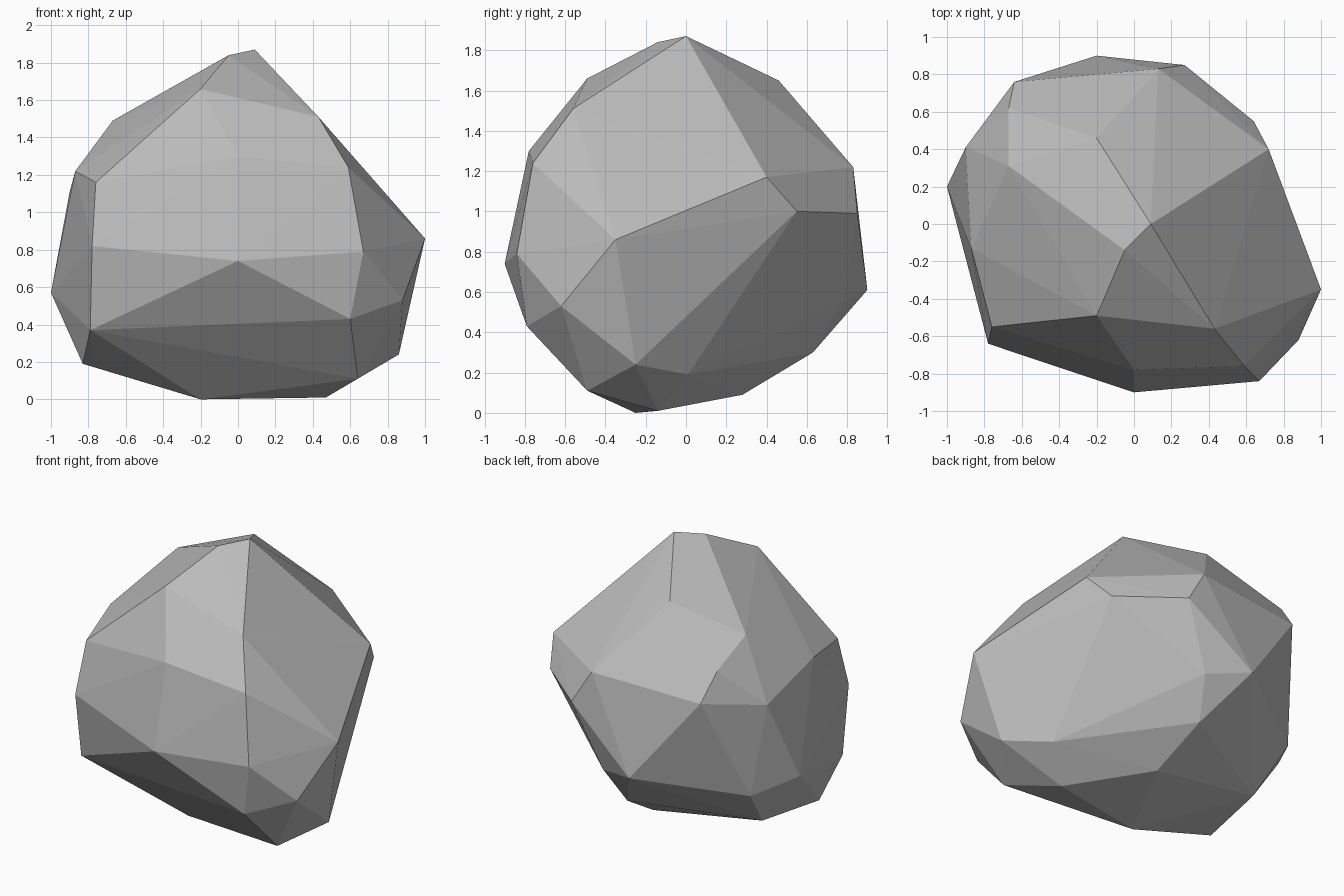
import bpy
import bmesh
from mathutils import Vector

# Remove the default cube only
default_cube = bpy.data.objects.get("Cube")
if default_cube:
    bpy.data.objects.remove(default_cube, do_unlink=True)


def make_material(name, colour):
    """Plain flat material with matching viewport and shader colour."""
    material = bpy.data.materials.new(name)
    material.use_nodes = True
    material.diffuse_color = colour
    shader = material.node_tree.nodes["Principled BSDF"]
    shader.inputs["Base Color"].default_value = colour
    shader.inputs["Roughness"].default_value = 0.9
    return material


def make_faceted_stone(name, corners, material):
    """Stretch a convex skin over the corner points, like a chiselled stone."""
    bm = bmesh.new()
    for corner in corners:
        bm.verts.new(Vector(corner))
    hull = bmesh.ops.convex_hull(bm, input=bm.verts[:], use_existing_faces=False)

    # Drop any corner that fell inside the skin
    loose = {item for item in hull["geom_interior"] + hull["geom_unused"]
             if isinstance(item, bmesh.types.BMVert)}
    bmesh.ops.delete(bm, geom=list(loose), context='VERTS')
    bmesh.ops.recalc_face_normals(bm, faces=bm.faces[:])
    for face in bm.faces:
        face.smooth = False

    mesh = bpy.data.meshes.new(name)
    bm.to_mesh(mesh)
    bm.free()
    mesh.materials.append(material)
    stone = bpy.data.objects.new(name, mesh)
    bpy.context.scene.collection.objects.link(stone)
    return stone


# Peak and the upper corners around it
crown = [(.09, 0, 1.87), (-.05, -.14, 1.84), (-.2, -.49, 1.66),
         (-.2, .46, 1.65), (.43, -.56, 1.51), (-.67, .31, 1.49)]

# Shoulder ring, where the slopes turn into the sides
shoulder = [(-.67, .62, 1.36), (0, -.78, 1.3), (.59, -.76, 1.24),
            (.13, .83, 1.22), (-.87, -.13, 1.22), (-.64, .76, 1.18),
            (.72, .4, 1.17), (-.76, -.55, 1.16), (-.9, .41, 1.11)]

# Widest ring
waist = [(.64, .55, 1), (.27, .85, .99), (1, -.35, .86),
         (-.78, -.64, .82), (.67, -.84, .79), (0, -.9, .74),
         (-.2, .9, .61), (-1, .2, .57), (.08, .78, .55),
         (.88, -.62, .53), (-.83, .49, .5)]

# Undercut ring
belly = [(.6, -.79, .43), (-.79, -.56, .37), (0, .63, .3),
         (.86, -.25, .24), (-.75, .25, .22), (-.83, -.25, .19),
         (.66, .01, .19)]

# Corners the stone rests on
base = [(.64, -.49, .11), (.05, .28, .09), (.47, -.14, .01), (-.2, -.25, 0)]

stone_grey = make_material("stone grey", (.5, .5, .5, 1))
make_faceted_stone("rock", crown + shoulder + waist + belly + base, stone_grey)
